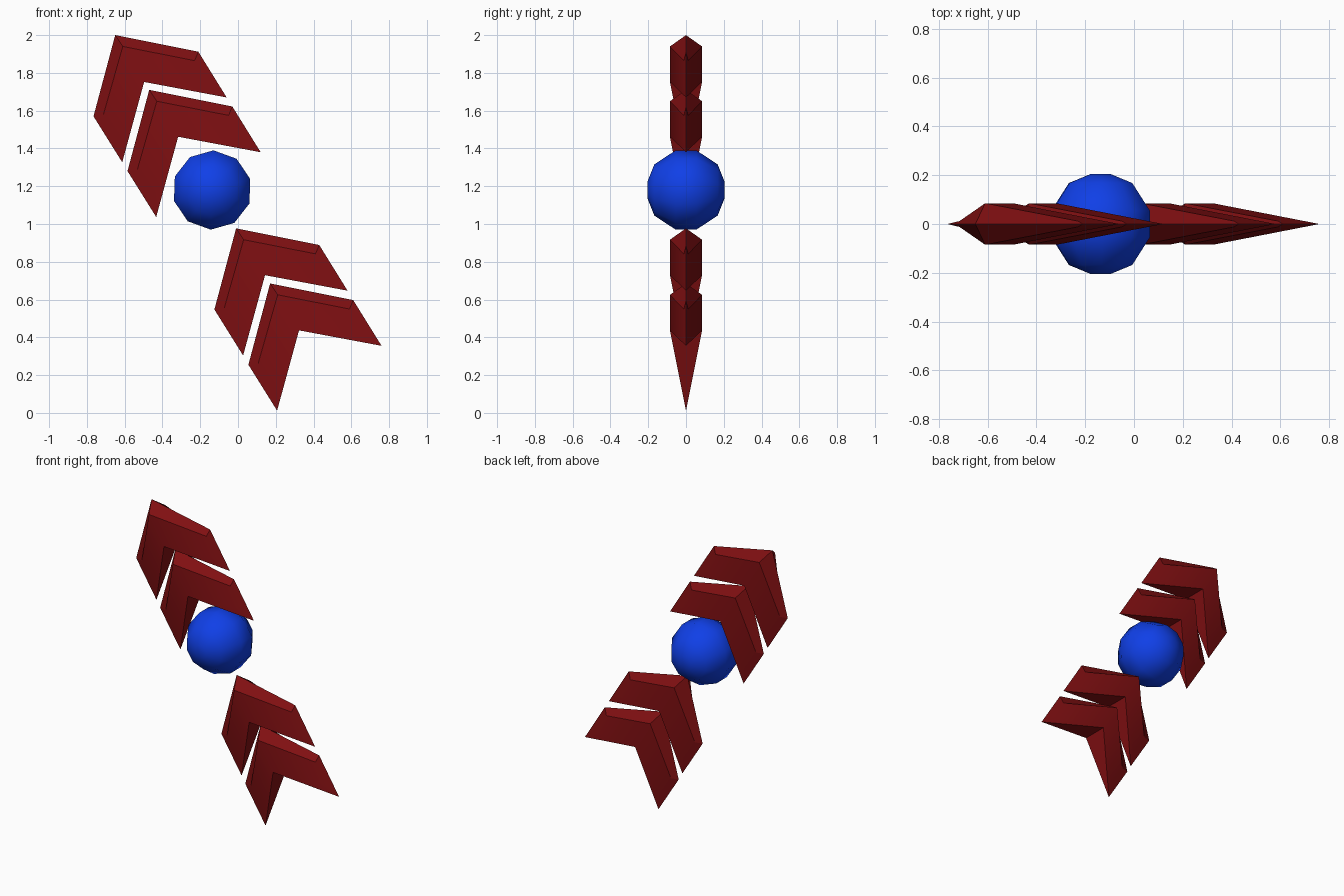
import bpy, bmesh, math
from mathutils import Vector

cube = bpy.data.objects.get("Cube")
if cube:
    bpy.data.objects.remove(cube, do_unlink=True)


def material(name, color):
    m = bpy.data.materials.new(name)
    m.use_nodes = True
    m.diffuse_color = color
    m.node_tree.nodes["Principled BSDF"].inputs["Base Color"].default_value = color
    return m


red = material("dark red", (0.22, 0.005, 0.006, 1))
blue = material("bright blue", (0.005, 0.05, 0.8, 1))


def finish(name, bm, mat, angle):
    bmesh.ops.recalc_face_normals(bm, faces=bm.faces)
    mesh = bpy.data.meshes.new(name)
    bm.to_mesh(mesh)
    bm.free()
    mesh.materials.append(mat)
    obj = bpy.data.objects.new(name, mesh)
    bpy.context.collection.objects.link(obj)
    bpy.ops.object.select_all(action='DESELECT')
    obj.select_set(True)
    bpy.context.view_layer.objects.active = obj
    bpy.ops.object.shade_smooth_by_angle(angle=math.radians(angle))
    return obj


# Chevron: thin outer rim, raised ridge, arms tapering to sharp ends
HALF, THIN = 0.085, 0.012
RIM = {"tip": (-0.65, 2.0), "heel_r": (-0.21, 1.912), "end_r": (-0.06, 1.67),
       "end_l": (-0.613, 1.327), "heel_l": (-0.765, 1.57)}
FACE = {"ridge": (-0.61, 1.94, HALF), "crook": (-0.497, 1.752, HALF),
        "in_heel_r": (-0.23, 1.865, THIN), "in_end_r": (-0.153, 1.732, THIN),
        "in_heel_l": (-0.715, 1.57, THIN), "in_end_l": (-0.625, 1.435, THIN)}


def chevron(name, dx, dz):
    bm = bmesh.new()
    rim = {k: bm.verts.new((x + dx, 0, z + dz)) for k, (x, z) in RIM.items()}
    crooks = []
    for side in (-1, 1):
        v = dict(rim)
        for k, (x, z, y) in FACE.items():
            v[k] = bm.verts.new((x + dx, side * y, z + dz))
        crooks.append(v["crook"])
        for s in ("_l", "_r"):
            heel, end, ih, ie = "heel" + s, "end" + s, "in_heel" + s, "in_end" + s
            for loop in (("ridge", "crook", ie, ih), ("tip", "ridge", ih, heel),
                         (heel, ih, ie, end), ("crook", end, ie)):
                bm.faces.new([v[k] for k in loop])
    for s in ("_l", "_r"):
        bm.faces.new((crooks[0], crooks[1], rim["end" + s]))
    finish(name, bm, red, 30)


for name, dx, dz in (("upper_outer_chevron", 0, 0), ("upper_inner_chevron", 0.18, -0.29),
                     ("lower_inner_chevron", 0.64, -1.023), ("lower_outer_chevron", 0.82, -1.315)):
    chevron(name, dx, dz)

# Faceted ball, turned around the front-to-back axis
bm = bmesh.new()
SIDES, center = 10, Vector((-0.137, 0, 1.18))
rings = []
for y, r in ((-0.205, 0.042), (-0.168, 0.135), (-0.055, 0.21),
             (0.055, 0.21), (0.168, 0.135), (0.205, 0.042)):
    ring = []
    for i in range(SIDES):
        a = math.radians(16) + math.tau * i / SIDES
        ring.append(bm.verts.new(center + Vector((r * math.cos(a), y, r * math.sin(a)))))
    rings.append(ring)
for lower, upper in zip(rings, rings[1:]):
    for i in range(SIDES):
        j = (i + 1) % SIDES
        bm.faces.new((lower[i], lower[j], upper[j], upper[i]))
bm.faces.new(rings[0])
bm.faces.new(rings[-1])
finish("ball", bm, blue, 60)
